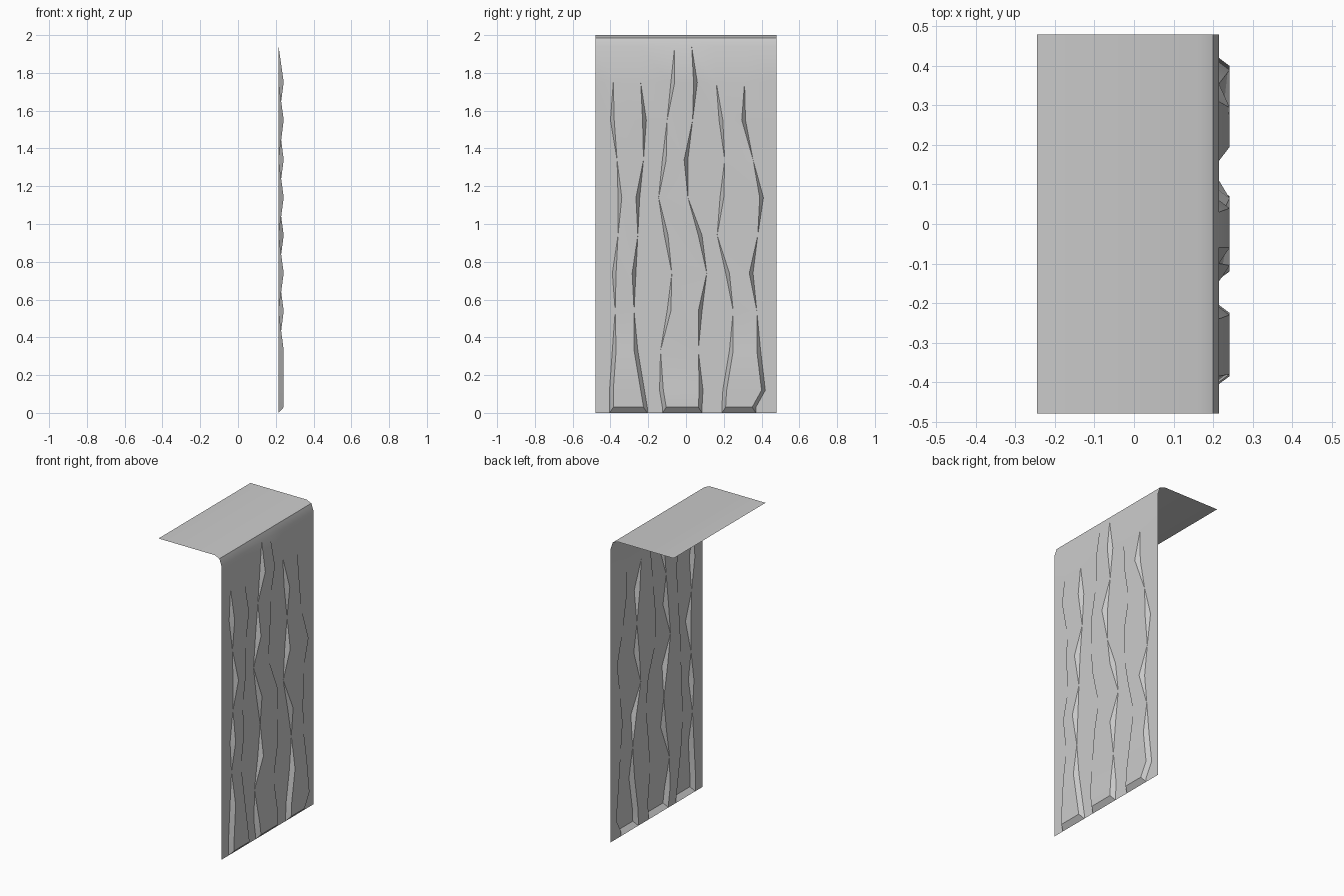
import bpy, bmesh, math

if "Cube" in bpy.data.objects:
    bpy.data.objects.remove(bpy.data.objects["Cube"])

X0, DEPTH, INSET = 0.215, 0.027, 0.02

# bent sheet profile (x, z): flat top, rounded lip, then rows down the fall
lip = [(-0.245, 2.0), (0.165, 2.0), (0.20, 1.985)]
rows = [1.94, 1.75, 1.55, 1.34, 1.14, 0.94, 0.74, 0.54, 0.33, 0.12, 0.03, 0.0]

# raised streams: left edge, right edge (y per row), rows that bulge outward
streams = [
    ([-.37, -.385, -.40, -.365, -.36, -.36, -.39, -.375, -.39, -.405, -.405],
     [-.25, -.24, -.21, -.225, -.245, -.255, -.265, -.275, -.255, -.22, -.205],
     {2, 4, 6, 8, 9, 10}),
    ([-.06, -.08, -.10, -.125, -.145, -.115, -.075, -.10, -.135, -.14, -.125],
     [.03, .06, .035, .01, .01, .085, .11, .085, .065, .09, .085],
     {1, 3, 5, 7, 9, 10}),
    ([.16, .16, .175, .205, .18, .165, .21, .25, .23, .195, .19],
     [.33, .31, .315, .355, .41, .38, .355, .375, .395, .42, .37],
     {2, 4, 6, 8, 9, 10}),
]


def row_points(i, x, z):
    """One cross row of the sheet, with the streams pushed forward."""
    k = min(max(i, 0), 10)
    pts = [(x, -0.48, z)]
    for left, right, bulge in streams:
        out = i in bulge
        d, s = (DEPTH, INSET) if out else (0, 0)
        l, r = left[k], right[k]
        pts += [(x, l, z), (x + d, l + s, z), (x + d, r - s, z), (x, r, z)]
    pts.append((x, 0.48, z))
    return pts


bm = bmesh.new()
grid = [row_points(-1, x, z) for x, z in lip]
grid += [row_points(i, X0, z) for i, z in enumerate(rows)]
verts = [[bm.verts.new(p) for p in row] for row in grid]
for a, b in zip(verts, verts[1:]):
    for c in range(len(a) - 1):
        bm.faces.new((a[c], b[c], b[c + 1], a[c + 1]))
bmesh.ops.remove_doubles(bm, verts=bm.verts, dist=0.0005)

mesh = bpy.data.meshes.new("falling_sheet")
bm.to_mesh(mesh)
bm.free()
sheet = bpy.data.objects.new("falling_sheet", mesh)
bpy.context.collection.objects.link(sheet)
bpy.context.view_layer.objects.active = sheet
sheet.select_set(True)
bpy.ops.object.shade_smooth_by_angle(angle=math.radians(30))
